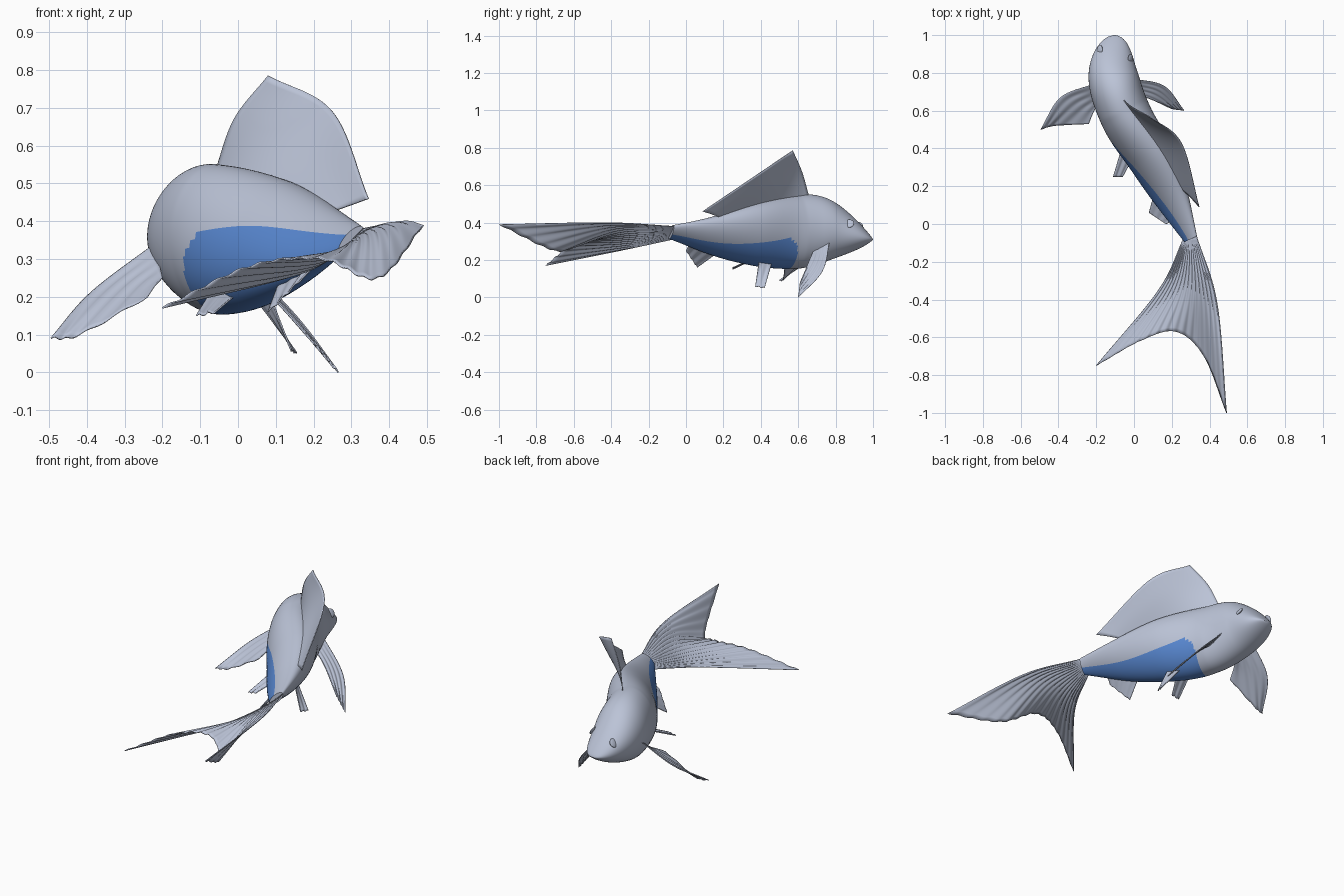
import bpy, bmesh, math
from mathutils import Vector

cube = bpy.data.objects.get("Cube")
if cube:
    bpy.data.objects.remove(cube, do_unlink=True)


def material(name, color):
    mat = bpy.data.materials.new(name)
    mat.use_nodes = True
    mat.diffuse_color = (*color, 1)
    mat.node_tree.nodes["Principled BSDF"].inputs["Base Color"].default_value = (*color, 1)
    return mat


silver = material("silver_grey", (0.5, 0.55, 0.68))
blue = material("belly_blue", (0.1, 0.25, 0.65))


def spline(points, t):
    """Smooth curve through evenly spaced points, t from start to end of the list."""
    pts = [Vector(p) for p in points]
    last = len(pts) - 1
    i = max(0, min(int(t * last), last - 1))
    f = t * last - i
    here, there = pts[i], pts[i + 1]
    before = pts[i - 1] if i else here * 2 - there
    after = pts[i + 2] if i + 2 <= last else there * 2 - here
    leave, arrive = (there - before) / 2, (after - here) / 2
    gap = there - here
    return here + leave * f + (gap * 3 - leave * 2 - arrive) * f**2 + (leave + arrive - gap * 2) * f**3


def smooth(obj):
    bpy.ops.object.select_all(action="DESELECT")
    obj.select_set(True)
    bpy.context.view_layer.objects.active = obj
    bpy.ops.object.shade_smooth_by_angle(angle=math.radians(45))


def skin(name, rows, closed=False):
    """Quad surface over equal rows of points; closed rows become a capped tube."""
    bm = bmesh.new()
    grid = [[bm.verts.new(point) for point in row] for row in rows]
    count = len(grid[0])
    for row, following in zip(grid, grid[1:]):
        for j in range(count if closed else count - 1):
            k = (j + 1) % count
            bm.faces.new((row[j], row[k], following[k], following[j]))
    if closed:
        bm.faces.new(grid[0])
        bm.faces.new(grid[-1])
    bmesh.ops.recalc_face_normals(bm, faces=bm.faces)
    mesh = bpy.data.meshes.new(name)
    bm.to_mesh(mesh)
    bm.free()
    mesh.materials.append(silver)
    obj = bpy.data.objects.new(name, mesh)
    bpy.context.collection.objects.link(obj)
    smooth(obj)
    return obj


def fin(name, curves, across=32, along=16, pleats=0):
    """Thin pleated membrane lofted through curves running from root to outer edge."""
    rows = []
    for i in range(across + 1):
        u = i / across
        ray = [spline(curve, u) for curve in curves]
        row = [spline(ray, j / along) for j in range(along + 1)]
        for j, point in enumerate(row):
            point.z += 0.003 * math.sin(math.tau * pleats * u) * min(1, 3 * j / along)
        rows.append(row)
    membrane = skin(name, rows)
    solid = membrane.modifiers.new("thickness", "SOLIDIFY")
    solid.thickness = 0.004
    solid.offset = 0


# Body spine from snout to tail, as x and z at even steps of y
spine = [(-0.1, 0.31), (-0.11, 0.36), (-0.04, 0.35), (0.09, 0.34), (0.2, 0.335), (0.3, 0.35)]
length = 1.08


def spine_point(t):
    x, z = spline(spine, t)
    return Vector((x, 1 - length * t, z))


def body_point(t, angle):
    """Point on the oval section, which rounds off at the snout and rolls toward the tail."""
    center = spine_point(t)
    distance = 1 - center.y
    taper = min(1, max(0, (0.6 - center.y) / 0.68)) * math.pi / 2
    slim = max(0, math.cos(taper))
    blunt = math.sqrt(1 - max(0, 1 - distance / 0.3) ** 2)
    slope = math.sin(min(1, distance / 0.4) * math.pi / 2) ** 0.85
    width = (0.02 + 0.117 * slim**1.3) * blunt
    height = (0.048 + 0.15 * slim) * slope
    roll = math.radians(45) * math.sin(taper)
    forward = spine_point(t - 0.01) - spine_point(t + 0.01)
    side = Vector((forward.y, -forward.x, 0)).normalized()
    up = Vector((0, 0, 1))
    across = side * math.cos(roll) - up * math.sin(roll)
    upward = up * math.cos(roll) + side * math.sin(roll)
    return center + across * width * math.cos(angle) + upward * height * math.sin(angle)


# Body, with the lower half behind the chest in blue
rings, sides = 120, 64
body = skin("body", [[body_point(max(i / rings, 0.0005), math.tau * j / sides) for j in range(sides)]
                     for i in range(rings + 1)], closed=True)
body.data.materials.append(blue)
for face in body.data.polygons[:rings * sides]:
    i, j = divmod(face.index, sides)
    level = math.sin(math.tau * (j + 0.5) / sides)
    y = spine_point((i + 0.5) / rings).y
    corner = max(0, (y - 0.45) / 0.1)
    if corner < 1 and level < -0.5 * corner**3:
        face.material_index = 1

# Eyes, slightly raised from the head
for name, t, degrees in (("left_eye", 0.11, 32), ("right_eye", 0.08, 140)):
    spot = body_point(t, math.radians(degrees))
    outward = spot - spine_point(t)
    bpy.ops.mesh.primitive_uv_sphere_add(segments=24, ring_count=12, radius=0.025, location=spot,
                                         rotation=outward.to_track_quat("Z", "Y").to_euler())
    eye = bpy.context.object
    eye.name = name
    eye.scale.z = 0.3
    eye.data.materials.append(silver)
    smooth(eye)

# Dorsal fin
fin("dorsal_fin", [
    [(-0.06, 0.66, 0.53), (0.1, 0.42, 0.48), (0.23, 0.2, 0.42)],
    [(-0.01, 0.62, 0.67), (0.18, 0.43, 0.59), (0.29, 0.15, 0.44)],
    [(0.08, 0.57, 0.785), (0.25, 0.43, 0.69), (0.345, 0.09, 0.46)],
])

# Forked tail fin, twisted nearly flat
fin("tail_fin", [
    [(0.265, -0.07, 0.31), (0.33, -0.06, 0.38)],
    [(0.13, -0.35, 0.25), (0.28, -0.33, 0.33), (0.44, -0.42, 0.4)],
    [(-0.2, -0.75, 0.17), (0.03, -0.62, 0.28), (0.22, -0.57, 0.3), (0.37, -0.7, 0.25), (0.49, -1, 0.39)],
], across=120, along=24, pleats=15)

# Pectoral fins
fin("right_pectoral_fin", [
    [(-0.22, 0.74, 0.34), (-0.2, 0.62, 0.25)],
    [(-0.39, 0.67, 0.21), (-0.22, 0.58, 0.23)],
    [(-0.495, 0.5, 0.09), (-0.42, 0.52, 0.1), (-0.24, 0.53, 0.2)],
], pleats=4)
fin("left_pectoral_fin", [
    [(0, 0.77, 0.31), (0, 0.69, 0.27)],
    [(0.16, 0.73, 0.14), (0.09, 0.66, 0.2)],
    [(0.265, 0.6, 0), (0.2, 0.61, 0.08)],
], pleats=4)

# Pelvic fins
fin("right_pelvic_fin", [
    [(-0.06, 0.42, 0.23), (0, 0.36, 0.21)],
    [(-0.11, 0.25, 0.15), (-0.06, 0.25, 0.16)],
], pleats=2)
fin("left_pelvic_fin", [
    [(0.05, 0.46, 0.19), (0.09, 0.39, 0.19)],
    [(0.155, 0.42, 0.05), (0.14, 0.37, 0.06)],
], pleats=2)

# Anal fin
fin("anal_fin", [
    [(0.11, 0.17, 0.24), (0.21, 0.02, 0.29)],
    [(0.08, 0.06, 0.16), (0.17, 0, 0.25)],
], pleats=3)
